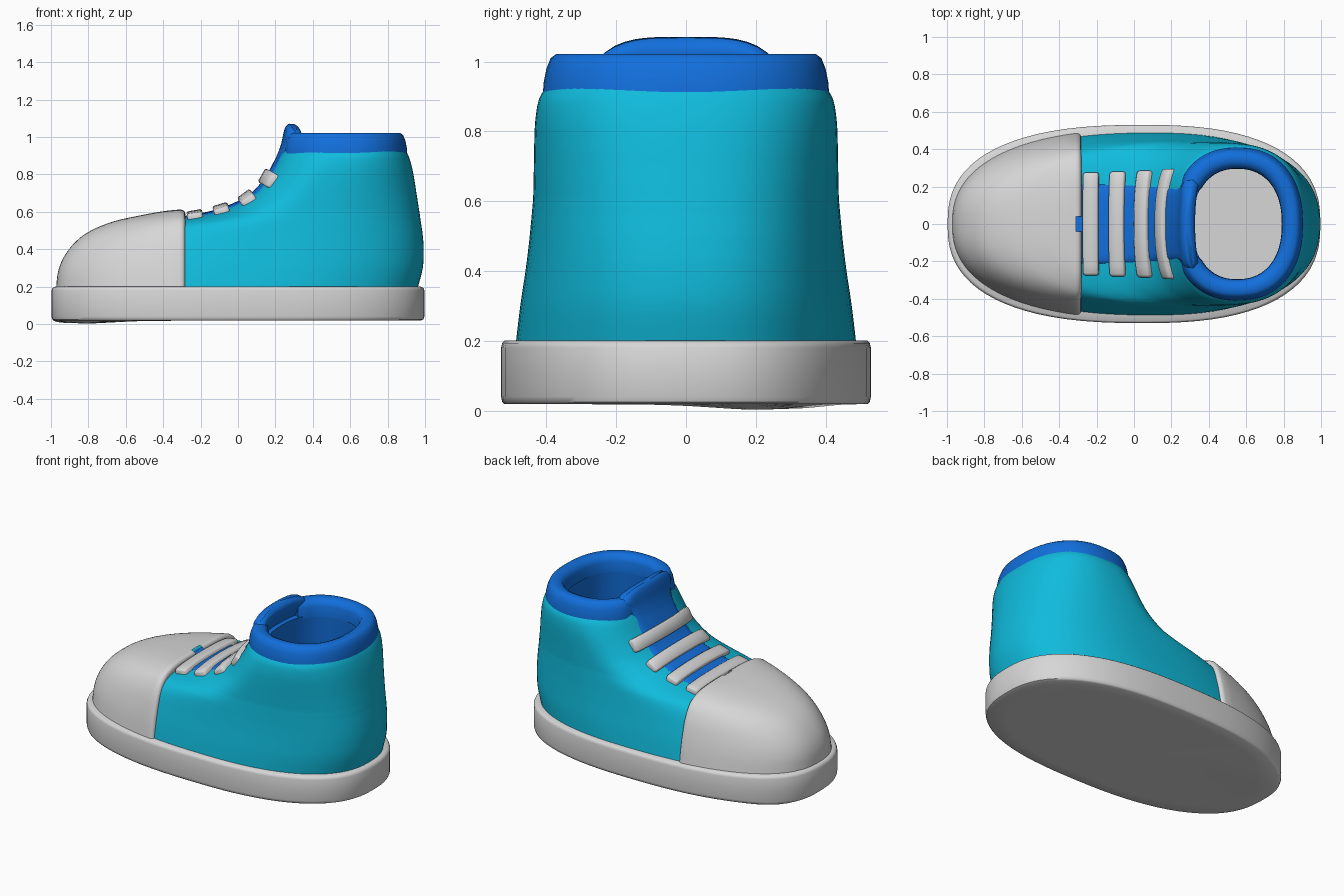
import bpy, bmesh, math
from mathutils import Vector
from mathutils.bvhtree import BVHTree

if "Cube" in bpy.data.objects:
    bpy.data.objects.remove(bpy.data.objects["Cube"])


def material(name, rgb):
    m = bpy.data.materials.new(name)
    m.diffuse_color = (*rgb, 1)
    m.use_nodes = True
    m.node_tree.nodes["Principled BSDF"].inputs["Base Color"].default_value = m.diffuse_color
    return m


GREY = material("light grey rubber", (0.68, 0.68, 0.68))
CYAN = material("cyan canvas", (0.005, 0.5, 0.72))
BLUE = material("blue lining", (0.006, 0.16, 0.72))


def loft(name, rings, mat, closed=True, caps=False, wrap=False, angle=45):
    """Skin a list of equally long point rings."""
    bm = bmesh.new()
    vs = [[bm.verts.new(p) for p in r] for r in rings]
    n = len(vs[0])
    for i in range(len(vs) if wrap else len(vs) - 1):
        a, b = vs[i], vs[(i + 1) % len(vs)]
        for j in range(n if closed else n - 1):
            k = (j + 1) % n
            bm.faces.new((a[j], a[k], b[k], b[j]))
    if caps:
        bm.faces.new(vs[0])
        bm.faces.new(vs[-1])
    bmesh.ops.remove_doubles(bm, verts=bm.verts, dist=1e-5)
    bmesh.ops.recalc_face_normals(bm, faces=bm.faces)
    me = bpy.data.meshes.new(name)
    bm.to_mesh(me)
    bm.free()
    me.materials.append(mat)
    ob = bpy.data.objects.new(name, me)
    bpy.context.collection.objects.link(ob)
    bpy.ops.object.select_all(action='DESELECT')
    ob.select_set(True)
    bpy.context.view_layer.objects.active = ob
    bpy.ops.object.shade_smooth_by_angle(angle=math.radians(angle))
    return ob


def dense(rows, m):
    """Catmull-Rom interpolation of table rows."""
    out = []
    for i in range(len(rows) - 1):
        p = [rows[max(0, min(len(rows) - 1, i + k))] for k in (-1, 0, 1, 2)]
        for s in range(m):
            t = s / m
            out.append([0.5 * (2 * b + (c - a) * t + (2 * a - 5 * b + 4 * c - d) * t * t
                               + (3 * b - a - 3 * c + d) * t ** 3) for a, b, c, d in zip(*p)])
    return out + [list(rows[-1])]


def spow(v, e):
    return math.copysign(abs(v) ** e, v)


def oval(t, z, xf, xb, w, xm, n=2.4):
    """Point on a rounded outline; t = pi is the toe side."""
    c, s = math.cos(t), math.sin(t)
    return Vector((xm + (xb - xm if c > 0 else xm - xf) * spow(c, 2 / n), w * spow(s, 2 / n), z))


def ring(*args, n=2.4, count=80):
    return [oval(2 * math.pi * i / count, *args, n) for i in range(count)]


def mid(z):
    return 0.1 + 0.45 * (z - 0.2) / 0.72


# Sole: stacked outlines with rounded edges and a slight low spot under the toe
sole = []
for z, d in ((0.018, 0.9), (0.018, 0.7), (0.018, 0.4), (0.018, 0.15), (0.018, 0.02), (0.024, 0.006),
             (0.04, 0), (0.11, 0), (0.18, 0), (0.193, 0.006), (0.2, 0.02), (0.2, 0.15), (0.2, 0.6)):
    k = 1 - d
    r = ring(z, -0.997 * k, 0.997 * k, 0.53 * k, 0.05 * k, n=2.5)
    if z < 0.05:
        for p in r:
            p.z -= 0.016 * math.exp(-((p.x + 0.82) ** 2 + (p.y - 0.22) ** 2) / 0.04)
    sole.append(r)
loft("sole", sole, GREY, caps=True)

# Upper: height, toe-side x, heel x, half width
rows = [(0.19, -0.95, 0.96, 0.488), (0.3, -0.92, 0.988, 0.475), (0.4, -0.84, 0.993, 0.46),
        (0.48, -0.72, 0.987, 0.45), (0.53, -0.55, 0.98, 0.445), (0.562, -0.34, 0.975, 0.442),
        (0.585, -0.2, 0.972, 0.44), (0.61, -0.1, 0.968, 0.438), (0.65, 0.0, 0.962, 0.437),
        (0.7, 0.08, 0.954, 0.436), (0.76, 0.135, 0.945, 0.435), (0.83, 0.18, 0.932, 0.432),
        (0.89, 0.208, 0.915, 0.422), (0.925, 0.222, 0.898, 0.402)]
outer = [ring(*r, mid(r[0])) for r in dense(rows, 4)]
inner = [ring(0.92, 0.25, 0.87, 0.375, 0.55), ring(0.7, 0.17, 0.9, 0.385, 0.52),
         ring(0.19, 0.0, 0.9, 0.4, 0.45)]
loft("upper", outer + inner, CYAN, wrap=True)

# Search tree of the outer skin, used to lay tongue and laces on it
N = len(outer[0])
tree = BVHTree.FromPolygons([p for r in outer for p in r],
                            [(i * N + j, i * N + (j + 1) % N, (i + 1) * N + (j + 1) % N, (i + 1) * N + j)
                             for i in range(len(outer) - 1) for j in range(N)])


def lay(p, normal):
    hit = tree.ray_cast(p + normal * 0.2, -normal, 0.4)[0]
    return hit if hit else p


# Toe cap: front part of a slightly larger skin, with a rolled-in rim
cap_rows = [(0.195, -0.972, 0.507), (0.28, -0.962, 0.5), (0.36, -0.93, 0.49), (0.44, -0.868, 0.477),
            (0.5, -0.785, 0.463), (0.55, -0.66, 0.45), (0.585, -0.5, 0.44), (0.604, -0.39, 0.435),
            (0.612, -0.311, 0.43)]
LIMIT, K = -0.31, 20
cap = []
for z, xf, w in dense(cap_rows, 4):
    xm = mid(z)
    tm = math.acos(min(1, (xm - LIMIT) / (xm - xf)) ** 1.2)
    pts = [oval(math.pi + tm * k / K, z, xf, 0.9, w, xm) for k in range(-K, K + 1)]

    def tuck(p):
        return [Vector((x, p.y * s, 0.19 + (p.z - 0.19) * s))
                for x, s in ((-0.296, 0.995), (-0.286, 0.98), (-0.282, 0.95), (-0.285, 0.88))]
    cap.append(tuck(pts[0])[::-1] + pts + tuck(pts[-1]))
loft("toe_cap", cap, GREY, closed=False, angle=80)

# Padded collar: rounded section swept around the opening, gap at the tongue
section = [(0.0, 0.912), (0.002, 0.94), (0.01, 0.98), (0.022, 1.01), (0.038, 1.022), (0.075, 1.022),
           (0.1, 1.01), (0.113, 0.98), (0.115, 0.912)]
gap = math.radians(27)
collar = []
for i in range(61):
    e = min(1, min(i, 60 - i) / 2)
    t = -math.pi + gap + (2 * math.pi - 2 * gap) * i / 60
    ring_pts = []
    for d, z in section:
        d = 0.057 + (d - 0.057) * (0.75 + 0.25 * e)
        ring_pts.append(oval(t, z, 0.205 + d, 0.905 - d, 0.41 - d, 0.55, 2.3))
    collar.append(ring_pts)
loft("collar", collar, BLUE, caps=True)

# Lining below the collar
lining = [ring(z, 0.205 + d, 0.905 - d, 0.41 - d, 0.55, n=2.3)
          for d, z in ((0.07, 0.925), (0.11, 0.925), (0.1, 0.7), (0.07, 0.7))]
loft("lining", lining, BLUE, wrap=True)

# Tongue: follows the instep, then stands up behind the laces (x, z, half width, thickness)
path = dense([(-0.34, 0.562, 0.225, 0.04), (-0.2, 0.585, 0.222, 0.04), (-0.1, 0.61, 0.22, 0.04),
              (0.0, 0.65, 0.215, 0.04), (0.08, 0.7, 0.21, 0.04), (0.135, 0.76, 0.205, 0.04),
              (0.18, 0.83, 0.2, 0.045), (0.215, 0.9, 0.2, 0.05), (0.237, 0.96, 0.215, 0.06),
              (0.25, 1.02, 0.24, 0.075), (0.262, 1.055, 0.24, 0.06), (0.28, 1.07, 0.235, 0.022)], 3)
tongue = []
for i, (x, z, w, th) in enumerate(path):
    a, b = path[max(0, i - 1)], path[min(len(path) - 1, i + 1)]
    tan = Vector((b[0] - a[0], 0, b[1] - a[1])).normalized()
    nor = Vector((-tan.z, 0, tan.x))
    if z > 1.0:
        nor = Vector((-0.97, 0, 0.1)).normalized()
    top, low = [], []
    for j in range(-8, 9):
        u = j / 8
        p = Vector((x, u * w, z))
        if z < 0.86:
            p = lay(p, nor)
        else:
            p.x += 0.022 * u * u
            p.z -= 0.045 * u ** 4 * max(0, min(1, (z - 0.95) / 0.1))
        edge = 0.012 if abs(j) == 8 else 0
        top.append(p + nor * (0.007 - edge))
        low.append(p - nor * (th - edge))
    tongue.append(top + low[::-1])
loft("tongue", tongue, BLUE, caps=True, angle=70)

# Laces: flat rounded bars across the instep (x, z, slope, half length)
for i, (x, z, slope, half) in enumerate(((-0.23, 0.58, 10, 0.275), (-0.09, 0.613, 17, 0.28),
                                         (0.045, 0.675, 36, 0.285), (0.148, 0.785, 60, 0.295))):
    a = math.radians(slope)
    tan, nor = Vector((math.cos(a), 0, math.sin(a))), Vector((-math.sin(a), 0, math.cos(a)))
    bar = []
    for u in (-1, -0.985, -0.95, -0.8, -0.6, -0.4, -0.2, 0, 0.2, 0.4, 0.6, 0.8, 0.95, 0.985, 1):
        c = lay(Vector((x, u * half, z)), nor)
        s = 0.7 if abs(u) == 1 else 0.9 if abs(u) > 0.97 else 1
        bar.append([c + tan * (p * s) + nor * (0.003 + q * s) for p, q in
                    ((-0.042, -0.022), (-0.042, 0.018), (-0.034, 0.026), (0.034, 0.026),
                     (0.042, 0.018), (0.042, -0.022), (0.034, -0.028), (-0.034, -0.028))])
    loft(f"lace_{i + 1}", bar, GREY, caps=True, angle=50)
